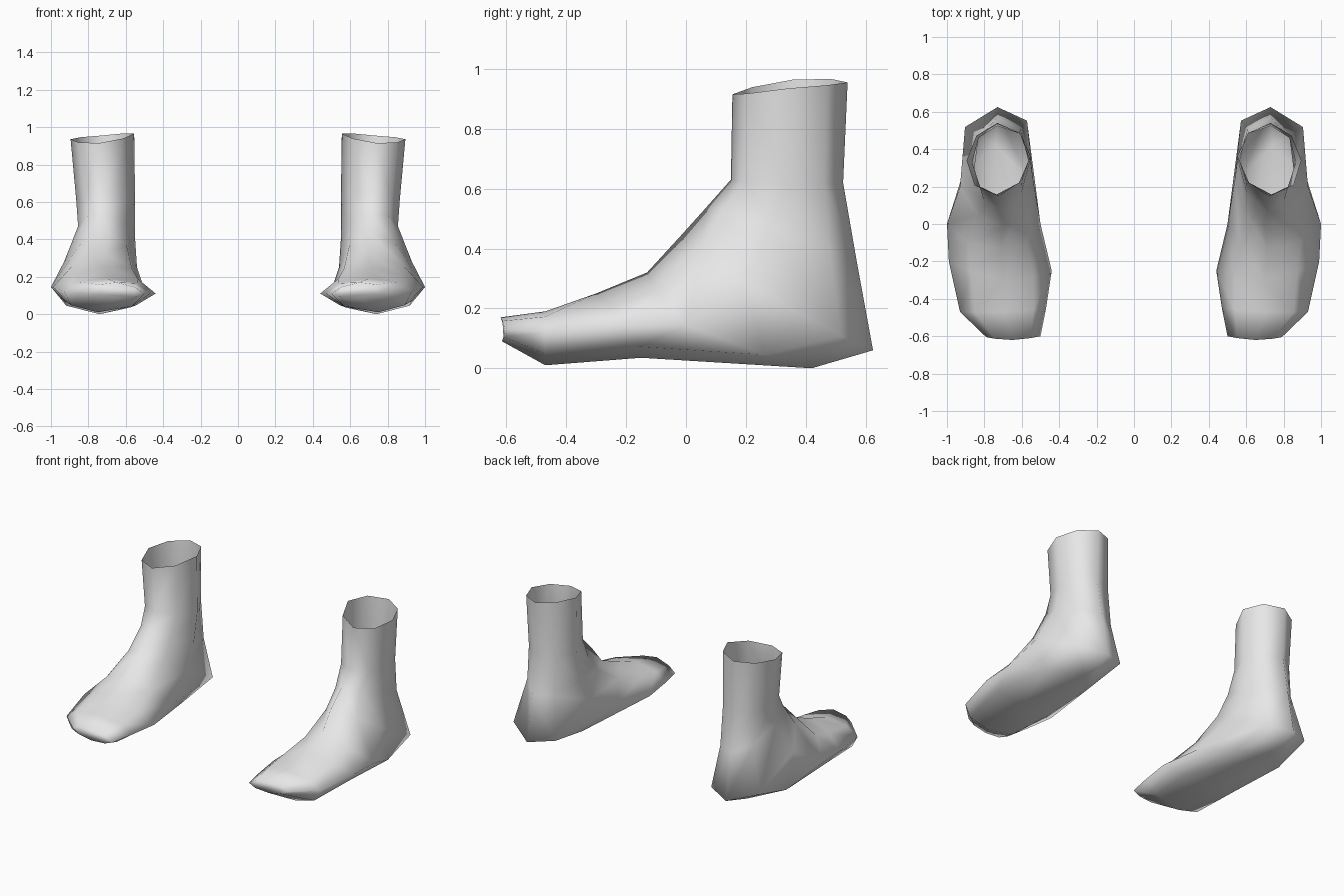
import bpy
import bmesh
from mathutils import Vector

if "Cube" in bpy.data.objects:
    bpy.data.objects.remove(bpy.data.objects["Cube"])

grey = bpy.data.materials.new("plain_grey")
grey.use_nodes = True
grey.diffuse_color = (0.8, 0.8, 0.8, 1)
grey.node_tree.nodes["Principled BSDF"].inputs["Base Color"].default_value = (0.8, 0.8, 0.8, 1)

# Each ring: front, outer, back and inner points, then front and back roundness
RINGS = [
    # leg opening
    ((.74, .155, .915), (.895, .34, .935), (.73, .54, .955), (.555, .36, .965), .70, .68),
    # above the ankle
    ((.72, .15, .63), (.865, .33, .61), (.73, .525, .62), (.55, .36, .60), .70, .70),
    # ankle
    ((.71, .07, .54), (.855, .28, .47), (.73, .57, .36), (.55, .32, .40), .66, .73),
    # heel
    ((.70, -.02, .44), (.93, .20, .28), (.73, .625, .06), (.54, .24, .25), .62, .85),
    # instep
    ((.71, -.13, .32), (1.0, .0, .145), (.74, .42, .0), (.50, .0, .13), .64, .68),
    # ball of the foot
    ((.70, -.30, .25), (.99, -.20, .145), (.75, -.15, .035), (.44, -.25, .11), .61, .70),
    # toe joint
    ((.70, -.47, .19), (.93, -.47, .12), (.75, -.47, .01), (.47, -.45, .11), .68, .70),
    # toe tip
    ((.65, -.62, .17), (.79, -.605, .13), (.65, -.615, .09), (.50, -.60, .11), .66, .66),
]


def ring_points(front, outer, back, inner, k_front, k_back):
    """Eight points round a section, with diagonals set by the roundness."""
    sides = [Vector(p) for p in (front, outer, back, inner)]
    centre = sum(sides, Vector()) / 4
    points = []
    for i, k in enumerate((k_front, k_back, k_back, k_front)):
        a, b = sides[i], sides[(i + 1) % 4]
        points += [a, centre + (a + b - 2 * centre) * k]
    return points


def build_foot(name, side):
    bm = bmesh.new()
    loops = []
    for ring in RINGS:
        loops.append([bm.verts.new((side * p.x, p.y, p.z))
                      for p in ring_points(*ring)])
    # skin between neighbouring rings, leaving the leg open
    for upper, lower in zip(loops, loops[1:]):
        for i in range(8):
            j = (i + 1) % 8
            bm.faces.new((upper[i], upper[j], lower[j], lower[i]))
    bm.faces.new(loops[-1])
    bmesh.ops.recalc_face_normals(bm, faces=bm.faces)
    for face in bm.faces:
        face.smooth = True
    mesh = bpy.data.meshes.new(name)
    bm.to_mesh(mesh)
    bm.free()
    mesh.materials.append(grey)
    foot = bpy.data.objects.new(name, mesh)
    bpy.context.collection.objects.link(foot)


build_foot("left_foot", 1)
build_foot("right_foot", -1)
